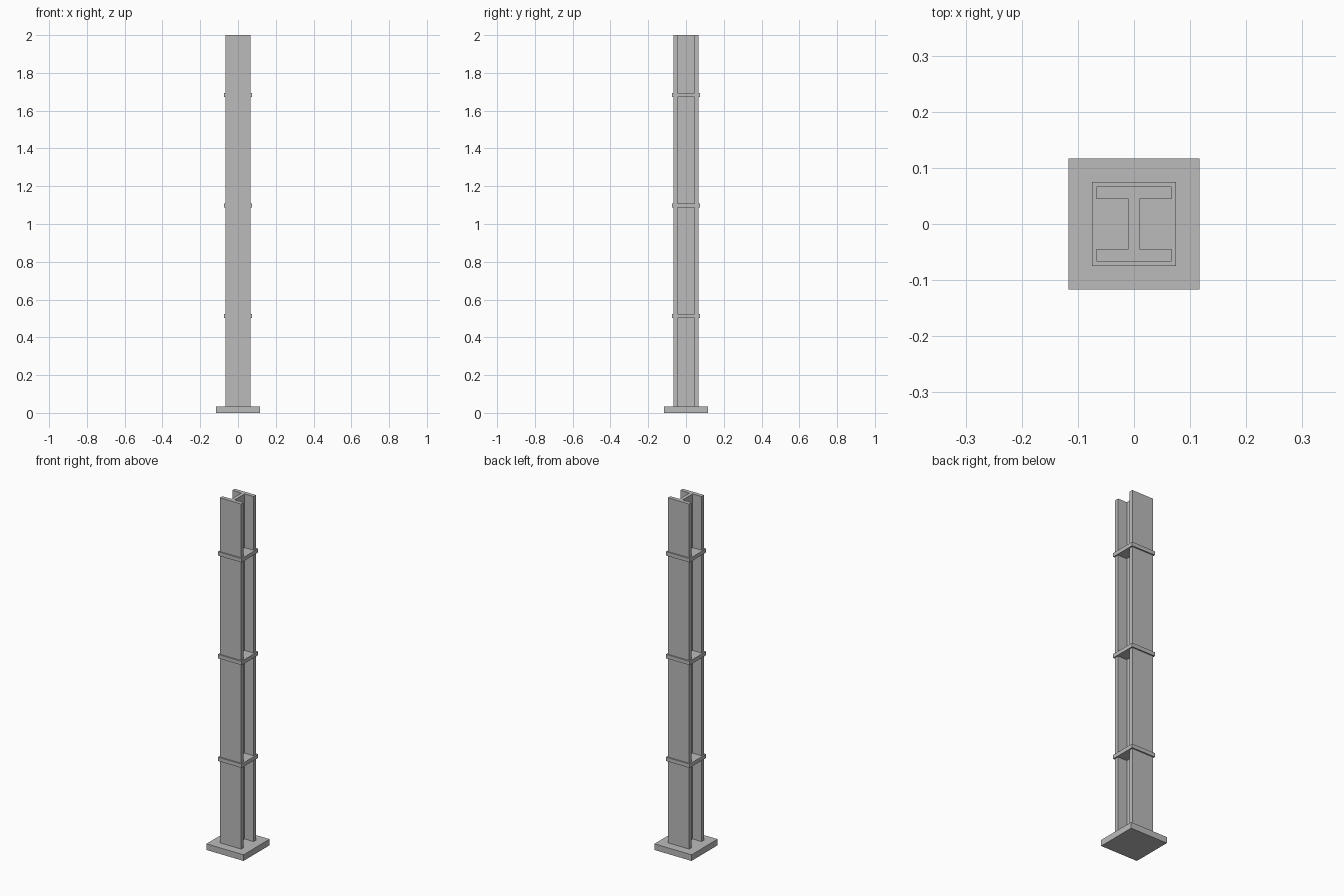
import bpy
import bmesh

cube = bpy.data.objects.get("Cube")
if cube:
    bpy.data.objects.remove(cube, do_unlink=True)

steel = bpy.data.materials.new("grey_steel")
steel.use_nodes = True
GREY = (0.5, 0.5, 0.5, 1)
steel.diffuse_color = GREY
steel.node_tree.nodes["Principled BSDF"].inputs["Base Color"].default_value = GREY


def extrude_profile(name, outline, bottom, top):
    """Raise a flat outline into a closed prism."""
    bm = bmesh.new()
    face = bm.faces.new([bm.verts.new((x, y, bottom)) for x, y in outline])
    raised = bmesh.ops.extrude_face_region(bm, geom=[face], use_keep_orig=True)
    verts = [v for v in raised["geom"] if isinstance(v, bmesh.types.BMVert)]
    bmesh.ops.translate(bm, verts=verts, vec=(0, 0, top - bottom))
    bmesh.ops.recalc_face_normals(bm, faces=bm.faces)
    mesh = bpy.data.meshes.new(name)
    bm.to_mesh(mesh)
    bm.free()
    mesh.materials.append(steel)
    obj = bpy.data.objects.new(name, mesh)
    bpy.context.collection.objects.link(obj)
    return obj


def square(half):
    return [(-half, -half), (half, -half), (half, half), (-half, half)]


BASE_TOP = 0.035
FLANGE, INNER, WEB = 0.067, 0.0445, 0.01

# Base plate
extrude_profile("base_plate", square(0.117), 0, BASE_TOP)

# I-section column: one half of the outline, turned half a circle for the other
half = [(-FLANGE, -FLANGE), (FLANGE, -FLANGE), (FLANGE, -INNER),
        (WEB, -INNER), (WEB, INNER), (FLANGE, INNER)]
extrude_profile("column", half + [(-x, -y) for x, y in half], BASE_TOP, 2)

# Stiffener plates
for name, z in (("lower", 0.513), ("middle", 1.098), ("upper", 1.683)):
    extrude_profile(name + "_stiffener_plate", square(0.0745), z - 0.011, z + 0.011)
